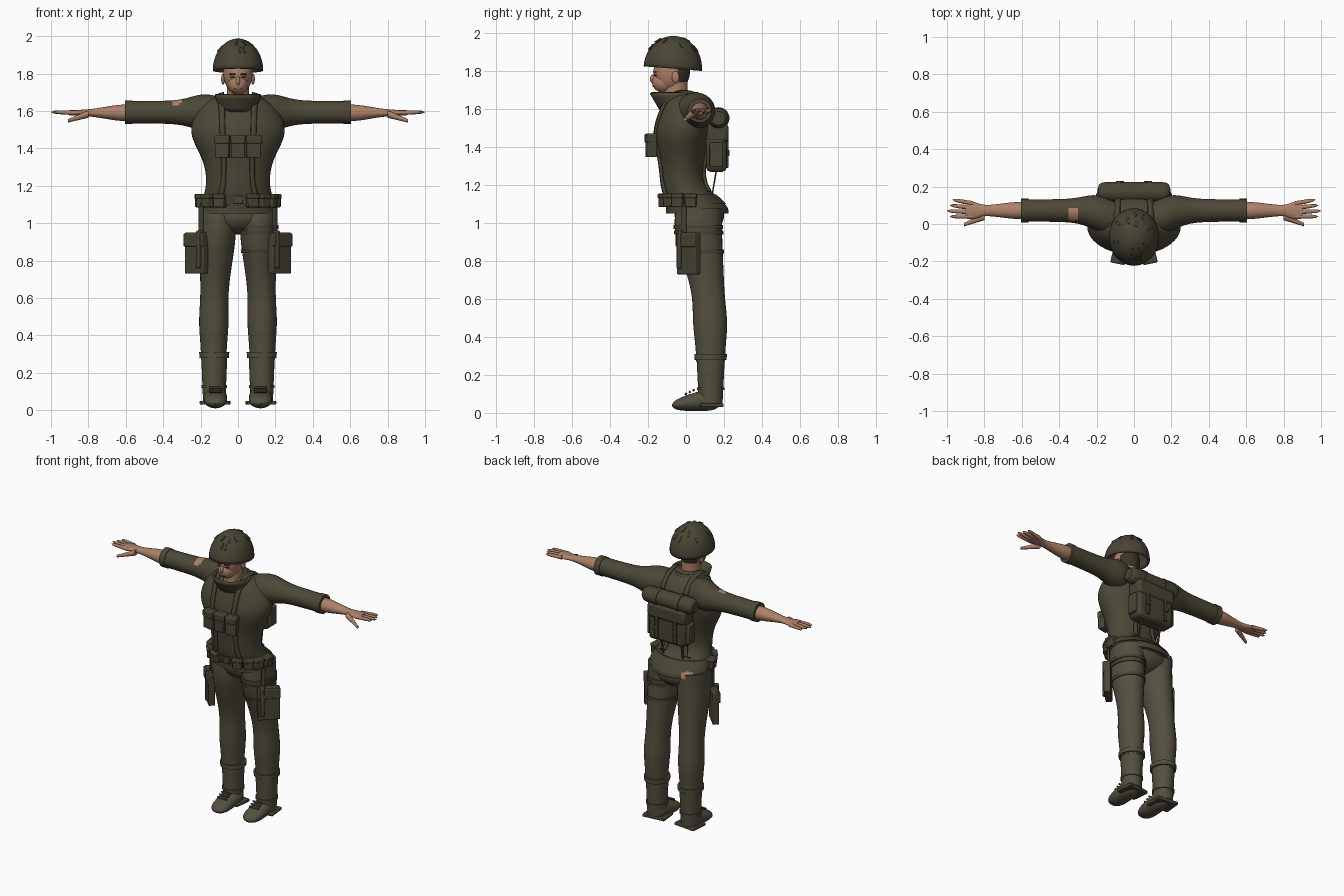
import bpy, bmesh, math, random
from mathutils import Vector

random.seed(4)
if "Cube" in bpy.data.objects:
    bpy.data.objects.remove(bpy.data.objects["Cube"])
made = []


def material(name, *rgb):
    mat = bpy.data.materials.new(name)
    mat.use_nodes = True
    mat.diffuse_color = (*rgb, 1)
    shader = mat.node_tree.nodes["Principled BSDF"]
    shader.inputs["Base Color"].default_value = (*rgb, 1)
    shader.inputs["Roughness"].default_value = 0.9
    return mat


JACKET = material("jacket_olive", .072, .065, .038)
TROUSER = material("trouser_olive", .088, .079, .05)
WEB = material("webbing_olive", .066, .059, .035)
SKIN = material("skin", .42, .22, .14)
LIP = material("lips", .27, .11, .08)
HAIR = material("dark_hair", .045, .033, .02)


def finish(name, bm, mats, rule=None):
    bmesh.ops.recalc_face_normals(bm, faces=bm.faces)
    if rule:
        for face in bm.faces:
            face.material_index = int(rule(face.calc_center_median()))
    mesh = bpy.data.meshes.new(name)
    bm.to_mesh(mesh)
    bm.free()
    for mat in mats:
        mesh.materials.append(mat)
    obj = bpy.data.objects.new(name, mesh)
    bpy.context.collection.objects.link(obj)
    made.append(obj)
    return obj


def thicken(obj, thickness, offset):
    mod = obj.modifiers.new("thickness", "SOLIDIFY")
    mod.thickness, mod.offset = thickness, offset


def loft(name, axis, low, high, shape, mats, steps=30, side=1, rule=None, capped=True, sides=32):
    """Elliptical rings along an axis; shape(position) gives two centres and two radii."""
    bm = bmesh.new()
    rings = []
    for step in range(steps + 1):
        p = low + (high - low) * step / steps
        a, b, ra, rb = shape(p)
        ring = []
        for i in range(sides):
            turn = math.tau * i / sides
            u, v = a + ra * math.cos(turn), b + rb * math.sin(turn)
            x, y, z = {"X": (p, u, v), "Y": (u, p, v), "Z": (u, v, p)}[axis]
            ring.append(bm.verts.new((side * x, y, z)))
        rings.append(ring)
    for lower, upper in zip(rings, rings[1:]):
        for i in range(sides):
            bm.faces.new((lower[i - 1], lower[i], upper[i], upper[i - 1]))
    if capped:
        bm.faces.new(rings[0])
        bm.faces.new(rings[-1])
    return finish(name, bm, mats, rule)


def ball(name, loc, radii, mats, rule=None, half=False):
    bm = bmesh.new()
    bmesh.ops.create_uvsphere(bm, u_segments=40, v_segments=24, radius=1)
    bmesh.ops.scale(bm, vec=radii, verts=bm.verts)
    if half:
        below = [v for v in bm.verts if v.co.z < -.001]
        bmesh.ops.delete(bm, geom=below, context="VERTS")
    obj = finish(name, bm, mats, rule)
    obj.location = loc
    return obj


def box(name, loc, size, mat=WEB, turn=0, tip=0, bevel=.006):
    bm = bmesh.new()
    bmesh.ops.create_cube(bm, size=1)
    bmesh.ops.scale(bm, vec=size, verts=bm.verts)
    obj = finish(name, bm, [mat])
    obj.location, obj.rotation_euler = loc, (tip, 0, turn)
    mod = obj.modifiers.new("soft_edges", "BEVEL")
    mod.width, mod.segments = min(bevel, min(size) / 4), 2
    return obj


def swell(p, peak, width):
    return math.exp(-((p - peak) / width) ** 2)


def rounded(t, power):
    return math.sqrt(max(.01, 1 - abs(t) ** power))


def grown(shape, extra):
    """The same cross-section, worn as a slightly larger band."""
    def bigger(p):
        a, b, ra, rb = shape(p)
        return a, b, ra + extra, rb + extra
    return bigger


# Cross-section rules for the body
def torso_shape(z):
    hip, chest = swell(z, 1.06, .1), swell(z, 1.5, .15)
    top = rounded(max(0, z - 1.5) / .2, 4)
    depth = (.115 + .05 * hip + .035 * chest) * top
    return 0, .08 * hip + .02 * swell(z, 1.6, .1) - .02, (.165 + .04 * hip + .085 * chest) * top, depth


def leg_shape(z):
    thigh, calf = swell(z, 1, .3), swell(z, .47, .12)
    return (.13 - .02 * thigh, .13 - .065 * thigh,
            .067 + .033 * thigh + .01 * calf, .075 + .05 * thigh + .012 * calf)


def boot_shape(z):
    return .127, .13, .058 + .04 * z, .06 + .05 * z


def foot_shape(y):
    t = (.19 - y) / .265
    end = rounded(2 * t - 1, 4)
    return .12, .08 - .04 * t, .062 * end, (.07 - .04 * t) * end


def sleeve_shape(x):
    r = .059 + .03 * swell(x, .18, .1) + .04 * max(0, .5 - x) * .5
    return .072 - .035 * swell(x, .1, .1), 1.593, r, r


def forearm_shape(x):
    elbow = swell(x, .6, .15)
    return .072, 1.59, .024 + .022 * elbow + .022 * swell(x, .87, .05), .014 + .03 * elbow


# Jacket, hips and collar
torso = loft("jacket_body", "Z", 1.05, 1.69, torso_shape, [JACKET, SKIN], 60, sides=48,
             rule=lambda c: c.y > .1 and math.hypot(c.x + .13, c.z - 1.075) < .03)
ball("hips", (0, .07, 1.04), (.19, .13, .1), [TROUSER])
collar = loft("collar", "Z", 1.6, 1.69, lambda z: (0, .5 - z / 3, z / 8 - .1, z / 4 - .305), [JACKET], 4, capped=False)
thicken(collar, .012, -1)
ball("back_collar_fold", (0, .02, 1.64), (.12, .08, .035), [JACKET])

# Head and face
loft("neck", "Z", 1.6, 1.75, lambda z: (0, -.055, .058, .063), [SKIN], 2)
ball("cranium", (0, -.075, 1.8), (.078, .096, .11), [SKIN, HAIR], lambda c: c.y > .035 and c.z > -.06)
ball("jaw", (0, -.115, 1.745), (.055, .065, .058), [SKIN])
ball("nose", (0, -.172, 1.76), (.012, .018, .025), [SKIN])
box("mouth", (0, -.172, 1.72), (.04, .009, .007), LIP)

# Helmet with scraps of cover cloth
helmet = ball("helmet", (0, -.07, 1.815), (.135, .154, .172), [WEB], half=True)
helmet.rotation_euler.x = -.08
thicken(helmet, .012, -1)
for i in range(12):
    around, height = random.uniform(0, math.tau), random.uniform(.6, 1.1)
    out = Vector((math.cos(around), math.sin(around), math.tan(height))).normalized()
    scrap = box("helmet_scrap", helmet.location + out * Vector((.135, .154, .174)), (.012, .04, .006))
    scrap.rotation_euler = out.to_track_quat("Z", "Y").to_euler()

# Everything that comes in pairs
for s, side in ((1, "left_"), (-1, "right_")):
    # Arms and hands
    loft(side + "sleeve", "X", .1, .6, sleeve_shape, [JACKET, SKIN], 40, s,
         lambda c: c.z > 1.62 and abs(c.x + .328) < .022 and abs(c.y - .05) < .03)
    loft(side + "sleeve_cuff", "X", .565, .605, grown(sleeve_shape, .004), [JACKET], 2, s)
    loft(side + "forearm_and_palm", "X", .58, .9, forearm_shape, [SKIN], 30, s)
    for i in range(4):
        tip = 1 - .015 * abs(i - 1)

        def finger_shape(x):
            t = (x - .86) / (tip - .86)
            r = (.013 - .004 * t) * rounded(t, 8)
            return .04 + .023 * i + .007 * i * t, 1.59 + .004 * t, r, r

        loft(side + "finger", "X", .86, tip, finger_shape, [SKIN], 10, s, sides=12)
    loft(side + "thumb", "X", .8, .91, lambda x: (.36 - .4 * x, 1.85 - x / 3, .1 - .1 * x, .1 - .1 * x),
         [SKIN], 4, s, sides=12)

    # Legs and boots
    loft(side + "trouser_leg", "Z", .27, 1.08, leg_shape, [TROUSER], 40, s)
    loft(side + "boot_shaft", "Z", .05, .3, boot_shape, [TROUSER], 8, s)
    loft(side + "boot_top_band", "Z", .28, .31, grown(boot_shape, .01), [TROUSER], 2, s)
    loft(side + "ankle_band", "Z", .12, .135, grown(boot_shape, .006), [TROUSER], 2, s)
    loft(side + "boot_foot", "Y", .19, -.075, foot_shape, [TROUSER], 24, s)
    box(side + "heel_plate", (s * .122, .13, .04), (.155, .12, .02), turn=s * .1)
    for i in range(3):
        box(side + "boot_lace", (s * .12, .02 * i, .1 + .01 * i), (.07, .012, .012), tip=-.6)

    # Face halves
    box(side + "eye", (s * .03, -.162, 1.78), (.024, .009, .008), HAIR, s * .35)
    box(side + "eyebrow", (s * .03, -.164, 1.796), (.034, .009, .006), HAIR, s * .35)
    ball(side + "ear", (s * .08, -.055, 1.77), (.01, .02, .03), [SKIN])

    # Suspender ribbon running over the shoulder
    bm = bmesh.new()
    edge = []
    for deg in range(-60, 245, 5):
        angle = math.radians(deg)
        y, z = -.2 * math.cos(angle), 1.4 + .29 * math.sin(angle)
        row = [bm.verts.new((s * .09 + dx, y, z)) for dx in (-.016, 0, .016)]
        for i in range(len(edge) - 1):
            bm.faces.new((edge[i], edge[i + 1], row[i + 1], row[i]))
        edge = row
    ribbon = finish(side + "suspender", bm, [WEB])
    wrap = ribbon.modifiers.new("lie_on_jacket", "SHRINKWRAP")
    wrap.target, wrap.wrap_mode, wrap.offset = torso, "ABOVE_SURFACE", .006
    thicken(ribbon, .012, 0)

    # Thigh bag hanging from the belt
    turn = s * math.pi / 4
    box(side + "thigh_bag", (s * .222, .014, .84), (.14, .042, .22), turn=turn)
    box(side + "bag_flap", (s * .226, .01, .91), (.142, .048, .07), turn=turn)
    box(side + "bag_tab", (s * .2, -.025, .86), (.025, .05, .2), turn=turn)
    box(side + "bag_hanger", (s * .197, -.01, 1.01), (.028, .014, .2), turn=turn)

    # Backpack fittings
    box(side + "pack_tie", (s * .075, .15, 1.22), (.014, .008, .12), tip=-.17)
    box(side + "pack_strap", (s * .07, .217, 1.4), (.024, .012, .22))
    box(side + "pack_buckle", (s * .07, .224, 1.37), (.034, .01, .03))
    box(side + "pack_pocket", (s * .143, .16, 1.36), (.03, .07, .13))
    loft(side + "bedroll_strap", "X", .07, .095, lambda x: (.17, 1.553, .059, .058), [WEB], 1, s)

# Bands round the left thigh
for z in (.85, .95, .98):
    loft("thigh_band", "Z", z - .01, z + .01, grown(leg_shape, .006), [WEB], 2)

# Belt with a ring of pouches
loft("belt", "Z", 1.1, 1.15, grown(torso_shape, .008), [WEB], 4, sides=48)
middle, centre, wide, deep = torso_shape(1.12)
for deg in (-82, -52, -28, 22, 42, 62, 86):
    angle = math.radians(deg)
    x, y = (wide + .01) * math.sin(angle), centre - (deep + .01) * math.cos(angle)
    box("belt_pouch", (x, y, 1.12), (.06, .05, .07), turn=angle)
    box("belt_pouch_flap", (x, y, 1.143), (.066, .058, .024), turn=angle)
box("belt_buckle", (0, centre - deep - .01, 1.125), (.05, .014, .045))

# Chest pouches
for i in (-1, 0, 1):
    box("chest_pouch", (i * .083, -.184, 1.41), (.074, .05, .125), turn=i * .2)
    box("chest_pouch_flap", (i * .083, -.186, 1.447), (.078, .054, .045), turn=i * .2)

# Backpack with bedroll
box("backpack", (0, .16, 1.4), (.28, .11, .26), bevel=.025)
box("backpack_flap", (0, .168, 1.475), (.286, .112, .1), bevel=.02)
loft("bedroll", "X", -.19, .19, lambda x: (.17, 1.553, .055 * rounded(x / .2, 12), .053 * rounded(x / .2, 12)), [WEB])

# Smooth shading with crisp edges
bpy.ops.object.select_all(action="DESELECT")
for obj in made:
    obj.select_set(True)
bpy.context.view_layer.objects.active = torso
bpy.ops.object.shade_smooth_by_angle(angle=math.radians(40))
